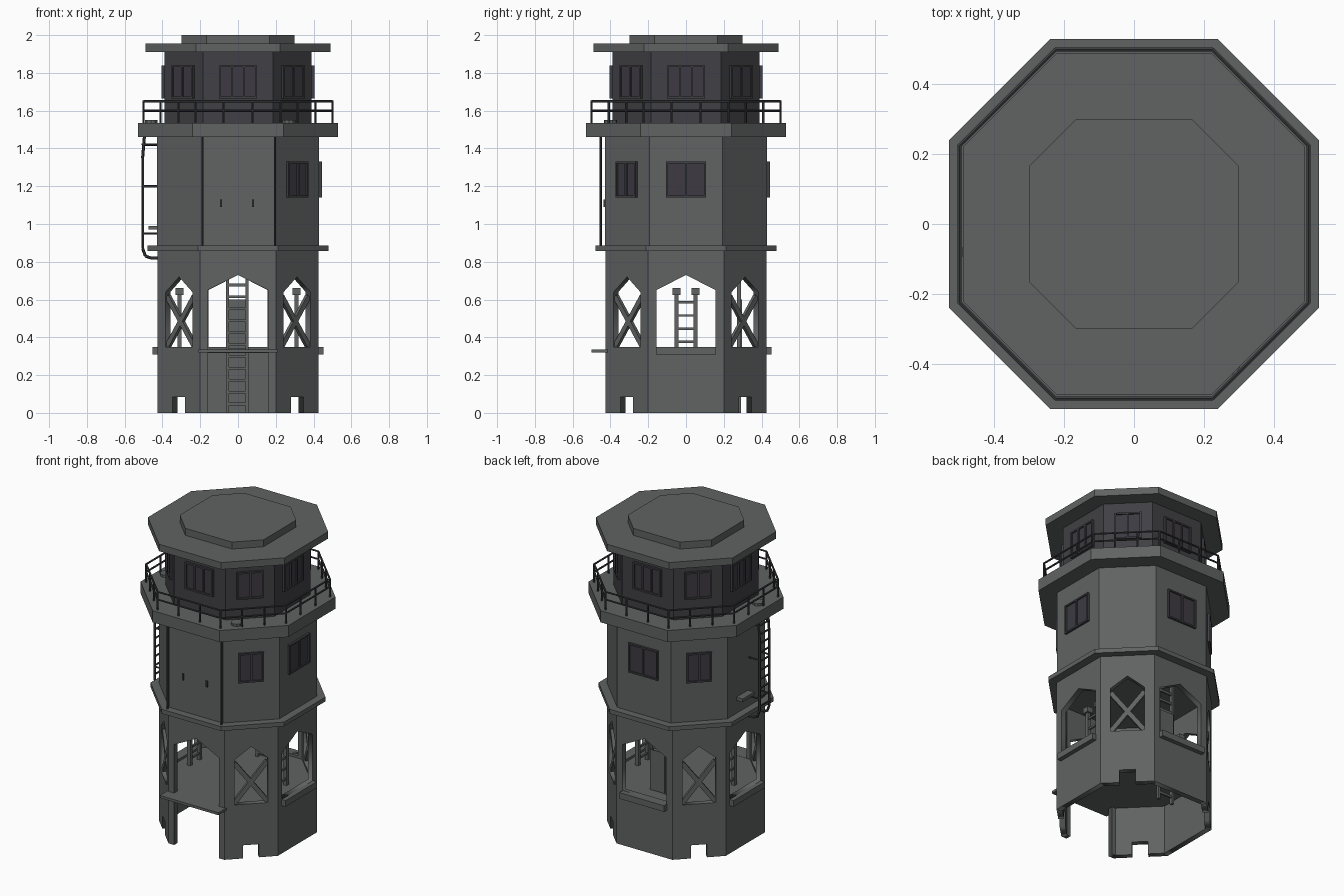
import bpy, bmesh, math
from mathutils import Vector, Matrix

if "Cube" in bpy.data.objects:
    bpy.data.objects.remove(bpy.data.objects["Cube"])

S2 = math.sqrt(2)

def mat(name, c):
    m = bpy.data.materials.new(name)
    m.diffuse_color = (*c, 1)
    m.use_nodes = True
    m.node_tree.nodes["Principled BSDF"].inputs["Base Color"].default_value = m.diffuse_color
    return m

CONCRETE = mat("grey concrete", (0.115, 0.125, 0.122))
CABIN = mat("dark cabin wall", (0.052, 0.051, 0.058))
GLASS = mat("dark window", (0.047, 0.043, 0.055))
METAL = mat("dark metal", (0.045, 0.046, 0.05))

def finish(bm, name, m):
    bmesh.ops.recalc_face_normals(bm, faces=bm.faces)
    me = bpy.data.meshes.new(name)
    bm.to_mesh(me)
    bm.free()
    me.materials.append(m)
    ob = bpy.data.objects.new(name, me)
    bpy.context.collection.objects.link(ob)
    return ob

def octagon(a, h):
    """Octagon with flat sides at distance a and half side length h."""
    return [(h, -a), (a, -h), (a, h), (h, a), (-h, a), (-a, h), (-a, -h), (-h, -a)]

def slab(name, a, h, z0, z1, m):
    bm = bmesh.new()
    f = bm.faces.new([bm.verts.new((x, y, z0)) for x, y in octagon(a, h)])
    r = bmesh.ops.extrude_face_region(bm, geom=[f])
    bmesh.ops.translate(bm, vec=(0, 0, z1 - z0),
                        verts=[v for v in r["geom"] if isinstance(v, bmesh.types.BMVert)])
    if not f.is_valid or len(bm.faces) < 10:
        bm.faces.new([v for v in bm.verts if abs(v.co.z - z0) < 1e-6])
    return finish(bm, name, m)

def wall_frame(k, d):
    """Matrix for side k (0 = front, turning towards +x): u along wall, v up, n out."""
    t = math.radians(-90 + 45 * k)
    n = Vector((math.cos(t), math.sin(t), 0))
    u = Vector((-n.y, n.x, 0))
    p = n * d
    return Matrix(((u.x, 0, n.x, p.x), (u.y, 0, n.y, p.y), (0, 1, 0, 0), (0, 0, 0, 1)))

def side_dist(k, a, h):
    return a if k % 2 == 0 else (a + h) / S2

def panel(name, loops, thick, mtx, m):
    """Flat outline with holes, given thickness."""
    cu = bpy.data.curves.new(name, 'CURVE')
    cu.dimensions, cu.fill_mode, cu.extrude = '2D', 'BOTH', thick / 2
    for pts in loops:
        s = cu.splines.new('POLY')
        s.points.add(len(pts) - 1)
        for p, (x, y) in zip(s.points, pts):
            p.co = (x, y, 0, 1)
        s.use_cyclic_u = True
    tmp = bpy.data.objects.new("tmp", cu)
    bpy.context.collection.objects.link(tmp)
    me = bpy.data.meshes.new_from_object(tmp.evaluated_get(bpy.context.evaluated_depsgraph_get()))
    bpy.data.objects.remove(tmp)
    bm = bmesh.new()
    bm.from_mesh(me)
    bpy.data.meshes.remove(me)
    bmesh.ops.remove_doubles(bm, verts=bm.verts, dist=1e-5)
    bm.transform(mtx @ Matrix.Translation((0, 0, -thick / 2)))
    return finish(bm, name, m)

def add_box(bm, lo, hi, mtx=Matrix()):
    lo, hi = Vector(lo), Vector(hi)
    bmesh.ops.create_cube(bm, size=1, matrix=mtx @ Matrix.Translation((lo + hi) / 2)
                          @ Matrix.Diagonal((*(hi - lo), 1)))

def add_bar(bm, p, q, r, n=6):
    p, q = Vector(p), Vector(q)
    rot = (q - p).to_track_quat('Z', 'Y').to_matrix().to_4x4()
    bmesh.ops.create_cone(bm, cap_ends=True, segments=n, radius1=r, radius2=r, depth=(q - p).length,
                          matrix=Matrix.Translation((p + q) / 2) @ rot)

def box(name, lo, hi, m, mtx=Matrix()):
    bm = bmesh.new()
    add_box(bm, lo, hi, mtx)
    return finish(bm, name, m)

def window(name, k, d, w, z0, z1, panes):
    mtx = wall_frame(k, d)
    box(name + "_glass", (-w, z0, -0.002), (w, z1, 0.005), GLASS, mtx)
    bm = bmesh.new()
    b, e = 0.01, 0.014
    for z in (z0, z1 - b):
        add_box(bm, (-w, z, 0), (w, z + b, e), mtx)
    for i in range(panes + 1):
        x = -w + b / 2 + i * (2 * w - b) / panes
        add_box(bm, (x - b / 2, z0, 0), (x + b / 2, z1, e), mtx)
    finish(bm, name + "_frame", CABIN)

# Stacked octagonal storeys, ledges and roof
slab("middle_ledge", 0.478, 0.212, 0.857, 0.885, CONCRETE)
slab("middle_room", 0.43, 0.192, 0.88, 1.465, CONCRETE)
slab("balcony", 0.53, 0.24, 1.46, 1.535, CONCRETE)
slab("cabin", 0.39, 0.185, 1.53, 1.915, CABIN)
slab("roof", 0.49, 0.222, 1.91, 1.955, CONCRETE)
slab("roof_cap", 0.30, 0.167, 1.95, 2.0, CONCRETE)
slab("lower_floor", 0.41, 0.19, 0.318, 0.335, CONCRETE)

# Open lower storey: arched walls, braced diagonal walls with foot notches
A, H = 0.425, 0.20
for k in range(8):
    mtx = wall_frame(k, side_dist(k, A, H))
    if k == 0:
        w, o = H, 0.16
        loops = [[(-w, 0), (-o, 0), (-o, 0.65), (0, 0.73), (o, 0.65), (o, 0), (w, 0), (w, 0.86), (-w, 0.86)]]
    elif k % 2 == 0:
        w, o = H, 0.157
        loops = [[(-w, 0), (w, 0), (w, 0.86), (-w, 0.86)],
                 [(-o, 0.35), (o, 0.35), (o, 0.65), (0, 0.73), (-o, 0.65)]]
        box("window_sill", (-0.16, 0.31, -0.035), (0.16, 0.35, 0.028), CONCRETE, mtx)
    else:
        w, o, f = (A - H) / S2, 0.1, 0.047
        loops = [[(-w, 0), (-f, 0), (-f, 0.085), (f, 0.085), (f, 0), (w, 0), (w, 0.86), (-w, 0.86)],
                 [(-o, 0.35), (o, 0.35), (o, 0.64), (0, 0.72), (-o, 0.64)]]
        bm = bmesh.new()
        for s in (-1, 1):
            c = mtx @ Matrix.Translation((0, 0.485, -0.018)) @ Matrix.Rotation(s * 0.92, 4, 'Z')
            add_box(bm, (-0.165, -0.014, -0.01), (0.165, 0.014, 0.01), c)
        finish(bm, "cross_brace", CONCRETE)
    panel("lower_wall", loops, 0.035, mtx, CONCRETE)
box("front_step", (-0.21, -0.50, 0.32), (0.21, -0.39, 0.336), CONCRETE)

# Windows of cabin (all sides) and middle room (four sides)
for k in range(8):
    w = 0.1 if k % 2 == 0 else 0.08
    window("cabin_window", k, side_dist(k, 0.39, 0.185), w, 1.665, 1.84, 3 if k % 2 == 0 else 2)
for k in (1, 2, 4, 5):
    w = 0.105 if k % 2 == 0 else 0.075
    window("room_window", k, side_dist(k, 0.43, 0.192), w, 1.14, 1.33, 2)

# Balcony railing
bm = bmesh.new()
pts = octagon(0.5, 0.225)
for i in range(8):
    p, q = Vector((*pts[i], 0)), Vector((*pts[(i + 1) % 8], 0))
    for z in (1.6, 1.65):
        add_bar(bm, p + Vector((0, 0, z)), q + Vector((0, 0, z)), 0.006)
    for t in (0, 0.33, 0.67):
        c = p.lerp(q, t)
        add_bar(bm, c + Vector((0, 0, 1.53)), c + Vector((0, 0, 1.653)), 0.006)
finish(bm, "railing", METAL)

# Outside ladder on the left, curling in at the bottom, with a small shelf
bm = bmesh.new()
for y in (-0.13, -0.03):
    path = [(-0.495, 1.47), (-0.505, 1.35), (-0.505, 0.87), (-0.49, 0.83), (-0.46, 0.82), (-0.42, 0.82)]
    for (x0, z0), (x1, z1) in zip(path, path[1:]):
        add_bar(bm, (x0, y, z0), (x1, y, z1), 0.008)
    for z in (0.95, 1.2, 1.42):
        add_bar(bm, (-0.505, y, z), (-0.425, y, z), 0.006)
for i in range(10):
    add_bar(bm, (-0.505, -0.13, 0.9 + i * 0.058), (-0.505, -0.03, 0.9 + i * 0.058), 0.006)
finish(bm, "outside_ladder", METAL)
box("shelf", (-0.475, -0.02, 0.97), (-0.42, 0.10, 0.99), CONCRETE)

# Hatches on the balcony, pipes and handles on the front
for name, x, y in (("front_hatch", 0.27, -0.40), ("ladder_hatch", -0.46, -0.08)):
    bm = bmesh.new()
    add_bar(bm, (x, y, 1.53), (x, y, 1.55), 0.035, 10)
    finish(bm, name, CONCRETE)
bm = bmesh.new()
for x in (-0.187, 0.197):
    add_bar(bm, (x, -0.452, 0.88), (x, -0.452, 1.47), 0.006)
finish(bm, "front_pipes", METAL)
bm = bmesh.new()
for x in (-0.09, 0.08):
    add_box(bm, (x - 0.006, -0.438, 1.09), (x + 0.006, -0.428, 1.13))
finish(bm, "door_handles", METAL)

# Inner ladder at the back
bm = bmesh.new()
for x in (-0.055, 0.047):
    add_box(bm, (x - 0.008, 0.27, 0), (x + 0.008, 0.29, 0.86))
for i in range(13):
    z = 0.04 + i * 0.063
    add_box(bm, (-0.055, 0.274, z), (0.047, 0.286, z + 0.014))
add_box(bm, (-0.055, 0.29, 0.34), (0.047, 0.296, 0.6))
finish(bm, "inner_ladder", CONCRETE)

# Capped posts with rungs inside the side openings
for s in (-1, 1):
    bm = bmesh.new()
    x = s * 0.31
    for y in (-0.05, 0.05):
        add_box(bm, (x - 0.011, y - 0.011, 0.33), (x + 0.011, y + 0.011, 0.63))
        add_box(bm, (x - 0.021, y - 0.021, 0.625), (x + 0.021, y + 0.021, 0.66))
    for z in (0.37, 0.44, 0.51, 0.58):
        add_box(bm, (x - 0.006, -0.05, z), (x + 0.006, 0.05, z + 0.012))
    finish(bm, "capped_posts", CONCRETE)
